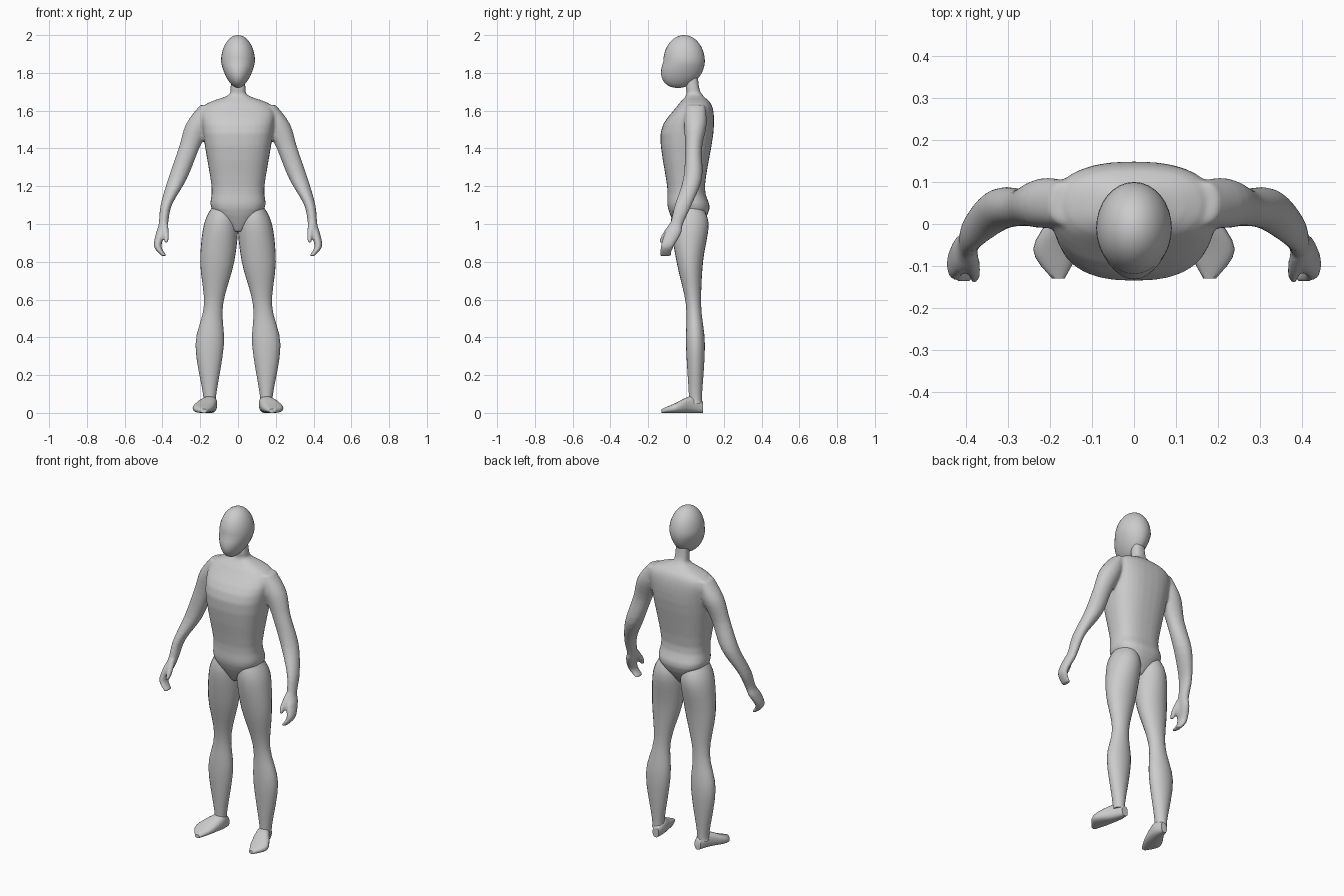
import bpy, bmesh, math
from mathutils import Vector

default_cube = bpy.data.objects.get("Cube")
if default_cube:
    bpy.data.objects.remove(default_cube)

skin = bpy.data.materials.new("light_grey")
skin.use_nodes = True
grey = (.6, .6, .6, 1)
skin.diffuse_color = grey
skin.node_tree.nodes["Principled BSDF"].inputs["Base Color"].default_value = grey


def flowing(stations, steps=4):
    """Fill in the sections between named stations along a smooth curve."""
    keys = [Vector(station) for station in stations.values()]
    padded = [keys[0], *keys, keys[-1]]
    for before, start, end, after in zip(padded, padded[1:], padded[2:], padded[3:]):
        leave, arrive = (end - before) / 2, (after - start) / 2
        for step in range(steps):
            t = step / steps
            ease = t * t * (3 - 2 * t)
            yield (start.lerp(end, ease) + leave * t * (1 - t) ** 2
                   - arrive * t * t * (1 - t))
    yield keys[-1]


def loft(bm, stations, side=1, lengthwise=False, squareness=1, sides=24):
    """Station: position along the part, two centre values, two half sizes."""
    rings = []
    for along, across, centre, half_width, half_depth in flowing(stations):
        ring = []
        for corner in range(sides):
            angle = math.tau * corner / sides
            c, s = (math.copysign(abs(wave) ** squareness, wave)
                    for wave in (math.cos(angle), math.sin(angle)))
            x = side * (across + half_width * c)
            other = centre + half_depth * s
            place = (x, along, other) if lengthwise else (x, other, along)
            ring.append(bm.verts.new(place))
        rings.append(ring)
    for lower, upper in zip(rings, rings[1:]):
        for i in range(sides):
            bm.faces.new((lower[i - 1], lower[i], upper[i], upper[i - 1]))
    bm.faces.new(rings[0])
    bm.faces.new(rings[-1])


def finish(bm, name):
    bmesh.ops.recalc_face_normals(bm, faces=bm.faces)
    mesh = bpy.data.meshes.new(name)
    bm.to_mesh(mesh)
    bm.free()
    mesh.materials.append(skin)
    part = bpy.data.objects.new(name, mesh)
    bpy.context.collection.objects.link(part)
    bpy.ops.object.select_all(action="DESELECT")
    part.select_set(True)
    bpy.context.view_layer.objects.active = part
    bpy.ops.object.shade_smooth_by_angle(angle=math.radians(60))
    return part


torso = {
    "crotch": (.96, 0, .01, .03, .05),
    "pelvis": (1.08, 0, .015, .14, .11),
    "waist": (1.2, 0, 0, .14, .1),
    "chest": (1.48, 0, .005, .185, .14),
    "shoulders": (1.62, 0, .045, .185, .095),
    "collar": (1.68, 0, .045, .055, .045),
    "neck": (1.72, 0, .035, .04, .035),
    "nape": (1.82, 0, .03, .035, .03),
}
arm = {
    "shoulder": (1.63, .17, .05, .03, .05),
    "deltoid": (1.53, .21, .05, .065, .06),
    "upper_arm": (1.4, .26, .04, .055, .045),
    "elbow": (1.24, .32, .035, .05, .05),
    "forearm": (1.1, .38, -.015, .03, .045),
    "wrist": (1, .395, -.05, .025, .035),
    "palm": (.95, .41, -.07, .025, .045),
    "fingers": (.88, .425, -.1, .02, .035),
    "fingertips": (.83, .39, -.11, .015, .03),
}
thumb = {
    "base": (1, .39, -.07, .02, .02),
    "joint": (.94, .38, -.11, .015, .02),
    "tip": (.9, .38, -.13, .01, .015),
}
leg = {
    "socket": (1.1, .08, .01, .05, .07),
    "hip": (1, .09, .02, .09, .1),
    "thigh": (.8, .11, .02, .09, .07),
    "knee": (.57, .13, .04, .05, .04),
    "calf": (.36, .15, .05, .075, .05),
    "ankle": (.1, .15, .05, .035, .035),
    "heel_bone": (.05, .15, .05, .035, .035),
}
foot = {
    "heel": (.09, .14, .03, .02, .03),
    "instep": (.03, .15, .045, .04, .045),
    "ball": (-.06, .185, .025, .055, .025),
    "toes": (-.13, .18, .01, .015, .01),
}

# Head: an ellipsoid whose lower half narrows and moves forward to the chin
bm = bmesh.new()
bmesh.ops.create_uvsphere(bm, u_segments=32, v_segments=20, radius=1)
for vert in bm.verts:
    x, y, z = vert.co
    jaw = max(-z, 0)
    vert.co = (.09 * x * (1 - jaw / 4),
               .11 * y * (1 + jaw / 5) - .01 - jaw / 30,
               1.86 + .14 * z)
finish(bm, "head")

# Torso, neck, arms and hands blended into one surface
bm = bmesh.new()
loft(bm, torso, squareness=.8, sides=32)
for side in (1, -1):
    loft(bm, arm, side)
    loft(bm, thumb, side)
body = finish(bm, "torso_and_arms")
blend = body.modifiers.new("blend", "REMESH")
blend.mode = "VOXEL"
blend.voxel_size = .008
blend.use_smooth_shade = True
relax = body.modifiers.new("relax", "SMOOTH")
relax.iterations = 6

# Legs and feet
for side, label in ((1, "left"), (-1, "right")):
    bm = bmesh.new()
    loft(bm, leg, side)
    finish(bm, label + "_leg")
    bm = bmesh.new()
    loft(bm, foot, side, lengthwise=True, squareness=.8)
    finish(bm, label + "_foot")
